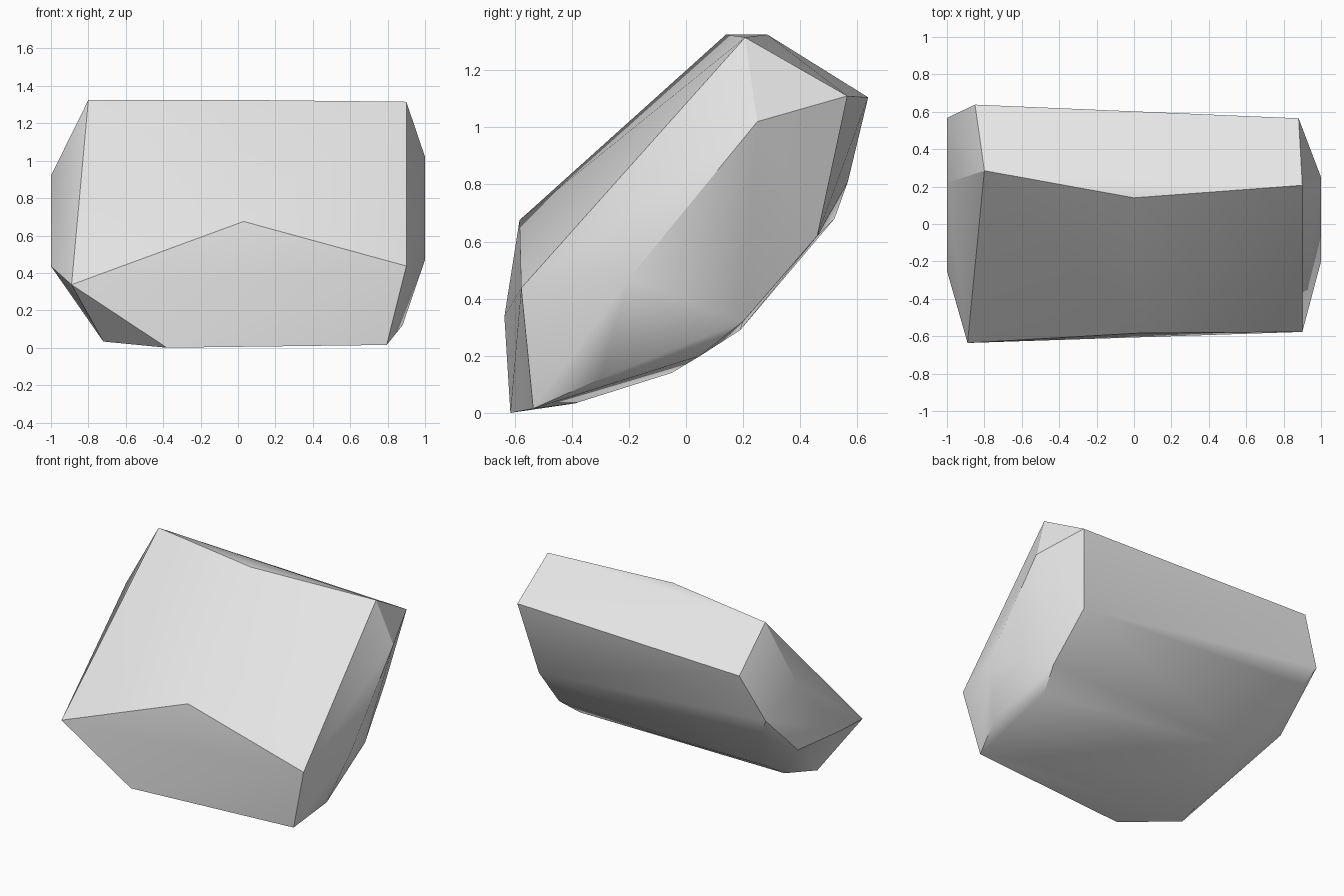
import bpy
import bmesh
import math

# Remove the default cube
default_cube = bpy.data.objects.get("Cube")
if default_cube:
    bpy.data.objects.remove(default_cube, do_unlink=True)


def make_material(name, colour):
    material = bpy.data.materials.new(name)
    material.use_nodes = True
    material.diffuse_color = colour
    shader = material.node_tree.nodes["Principled BSDF"]
    shader.inputs["Base Color"].default_value = colour
    return material


def build_hull(name, corner_groups, material):
    """Wrap a faceted convex skin around the given corners."""
    mesh = bpy.data.meshes.new(name)
    bm = bmesh.new()
    for group in corner_groups:
        for corner in group:
            bm.verts.new(corner)
    result = bmesh.ops.convex_hull(bm, input=bm.verts[:])
    unused = {g for g in result["geom_interior"] + result["geom_unused"]
              if isinstance(g, bmesh.types.BMVert) and g.is_valid}
    bmesh.ops.delete(bm, geom=list(unused), context="VERTS")
    bmesh.ops.recalc_face_normals(bm, faces=bm.faces[:])
    bm.to_mesh(mesh)
    bm.free()
    mesh.materials.append(material)
    rock = bpy.data.objects.new(name, mesh)
    bpy.context.collection.objects.link(rock)
    return rock


# Top facet: front ridge from -x to +x, then the back edge
top_facet = [(-.8, .285, 1.325), (0, .14, 1.325), (.9, .207, 1.315),
             (.88, .565, 1.11), (-.85, .638, 1.105)]

# Edge where the broad front slope meets the lower front facet
front_edge = [(-.89, -.636, .337), (.03, -.583, .675), (.9, -.577, .437)]

# Bottom edge the rock rests on
foot = [(-.72, -.39, .033), (-.38, -.615, 0), (.795, -.535, .015)]

# Chipped end on the +x side
plus_x_end = [(1, .25, 1.02), (1, -.2, .47), (.88, -.3, .12)]

# Chipped end on the -x side
minus_x_end = [(-1, .22, .92), (-1, .567, .81), (-1, .22, .48), (-1, -.25, .435)]

# Rounded underside and back
underside = [(.79, .46, .62), (.82, .2, .32), (.77, .05, .2),
             (-.93, .52, .68), (-.72, .19, .29), (-.71, -.05, .14)]

stone_grey = make_material("stone_grey", (.8, .8, .8, 1))
rock = build_hull("rock", [top_facet, front_edge, foot, plus_x_end,
                           minus_x_end, underside], stone_grey)

# Soft shading across shallow facets, crisp ridges elsewhere
bpy.ops.object.select_all(action="DESELECT")
rock.select_set(True)
bpy.context.view_layer.objects.active = rock
bpy.ops.object.shade_smooth_by_angle(angle=math.radians(30))
